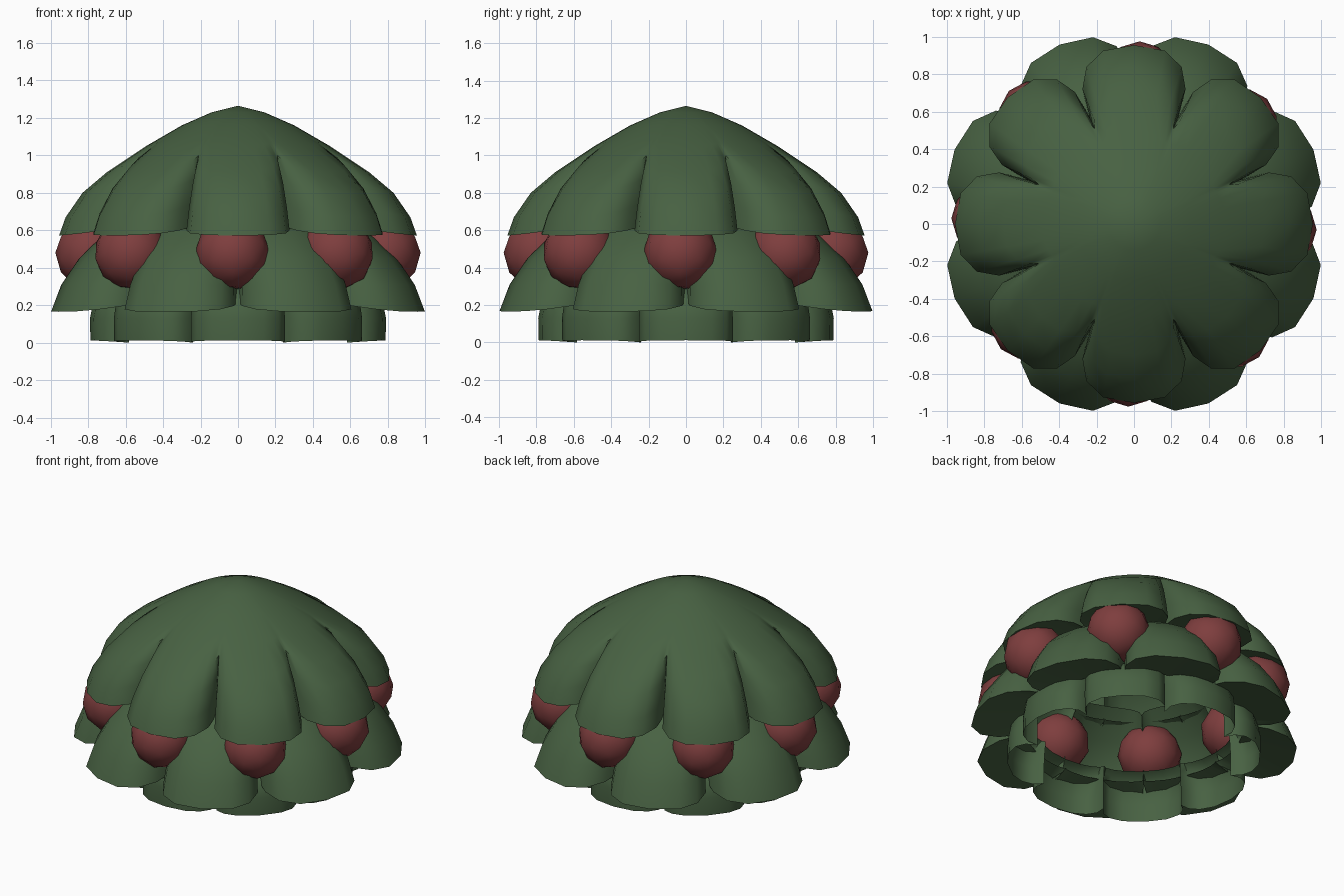
import bpy, bmesh, math
from mathutils import Matrix

if "Cube" in bpy.data.objects:
    bpy.data.objects.remove(bpy.data.objects["Cube"])

def material(name, rgb):
    m = bpy.data.materials.new(name)
    m.diffuse_color = (*rgb, 1)
    m.use_nodes = True
    m.node_tree.nodes["Principled BSDF"].inputs["Base Color"].default_value = m.diffuse_color
    return m

GREEN = material("leaf green", (0.064, 0.12, 0.055))
RED = material("berry red", (0.21, 0.048, 0.048))
LOBES = 8
STEPS = [-1, -0.93, -0.75, -0.45, 0, 0.45, 0.75, 0.93]   # samples across one lobe

def finish(name, bm, mat, angle):
    me = bpy.data.meshes.new(name)
    bm.to_mesh(me)
    bm.free()
    me.materials.append(mat)
    ob = bpy.data.objects.new(name, me)
    bpy.context.collection.objects.link(ob)
    bpy.ops.object.select_all(action='DESELECT')
    ob.select_set(True)
    bpy.context.view_layer.objects.active = ob
    bpy.ops.object.shade_smooth_by_angle(angle=math.radians(angle))
    return ob

def lobed_layer(name, ridge, notch, phase, soft=0.0):
    """Revolve a profile that swells from the notch line to the ridge line of each lobe.
    soft rounds the lobes off towards the top of the profile."""
    bm = bmesh.new()
    half = math.pi / LOBES
    columns = []
    for k in range(LOBES):
        for u in STEPS:
            a = phase + (2 * k + u) * half
            col = []
            for j, ((r1, z1), (r0, z0)) in enumerate(zip(ridge, notch)):
                e = 0.5 + soft * max(0, 1 - j / (len(ridge) - 2))
                w = max(0, 1 - abs(u) ** 3) ** e
                r, z = r0 + (r1 - r0) * w, z0 + (z1 - z0) * w
                col.append(bm.verts.new((r * math.cos(a), r * math.sin(a), z)))
            columns.append(col)
    for i, a in enumerate(columns):
        b = columns[(i + 1) % len(columns)]
        for j in range(len(a) - 1):
            bm.faces.new((a[j], a[j + 1], b[j + 1], b[j]))
    bmesh.ops.remove_doubles(bm, verts=bm.verts, dist=0.0005)
    return finish(name, bm, GREEN, 40)

# top cap of leaves with an underside lip
lobed_layer("top_leaves",
            [(0, 1.265), (.14, 1.23), (.30, 1.16), (.49, 1.05), (.70, .91),
             (.83, .80), (.92, .67), (.955, .572), (.62, .63)],
            [(0, 1.265), (.14, 1.23), (.30, 1.16), (.46, 1.07), (.55, 1.00),
             (.59, .88), (.61, .75), (.625, .62), (.61, .63)], 0, 0.5)

# middle leaves, turned half a lobe
lobed_layer("middle_leaves",
            [(.55, .69), (.76, .56), (.88, .45), (.98, .31), (1.037, .165), (.68, .235)],
            [(.55, .64), (.61, .54), (.64, .43), (.67, .31), (.69, .22), (.66, .235)],
            math.pi / LOBES)

# bottom ring of leaves, open underneath
lobed_layer("bottom_leaves",
            [(.66, .30), (.72, .28), (.77, .23), (.79, .13), (.788, .012)],
            [(.62, .30), (.62, .28), (.625, .23), (.63, .13), (.63, 0)], 0)

# berries tucked into the notches of the middle leaves, poles pointing outwards
for k in range(LOBES):
    bm = bmesh.new()
    bmesh.ops.create_icosphere(bm, subdivisions=2, radius=0.2)
    place = (Matrix.Rotation(2 * math.pi * k / LOBES, 4, 'Z')
             @ Matrix.Translation((0.775, -0.03, 0.48))
             @ Matrix.Rotation(math.pi / 2, 4, 'Y'))
    bmesh.ops.transform(bm, matrix=place, verts=bm.verts)
    finish(f"berry_{k + 1}", bm, RED, 60)
